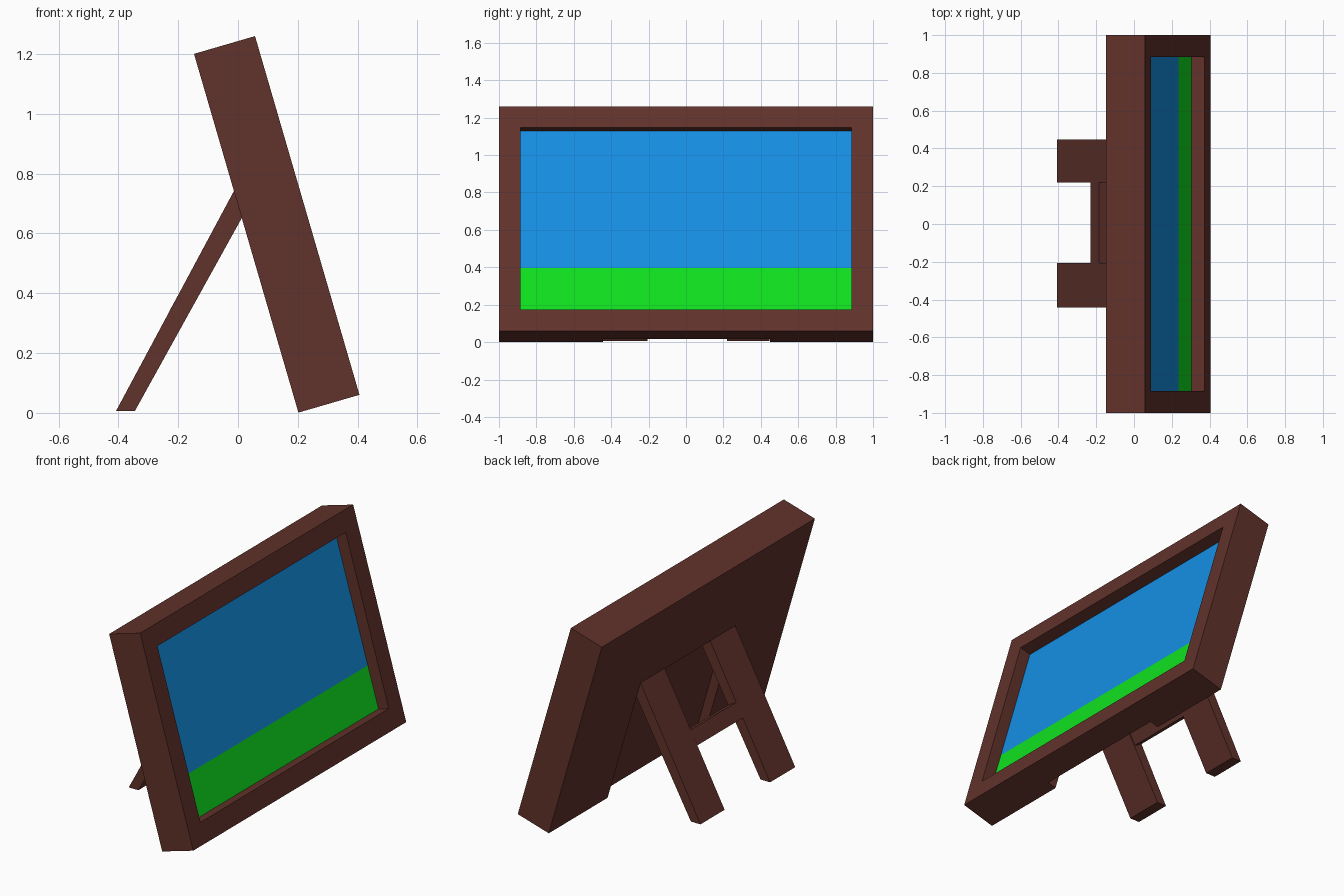
import bpy, bmesh, math
from mathutils import Matrix

if "Cube" in bpy.data.objects:
    bpy.data.objects.remove(bpy.data.objects["Cube"])

TILT = math.radians(-16.23)
LEAN = Matrix.Translation((0.202, 0, 0.001)) @ Matrix.Rotation(TILT, 4, 'Y')
DEPTH, HEIGHT = 0.2125, 1.249
POCKET, POCKET_TOP = 0.055, 0.768      # fold-away pocket in the back


def material(name, rgb):
    m = bpy.data.materials.new(name)
    m.diffuse_color = (*rgb, 1)
    m.use_nodes = True
    m.node_tree.nodes["Principled BSDF"].inputs["Base Color"].default_value = m.diffuse_color
    return m


def add(name, bm, mat):
    bmesh.ops.recalc_face_normals(bm, faces=bm.faces)
    me = bpy.data.meshes.new(name)
    bm.to_mesh(me)
    bm.free()
    me.materials.append(mat)
    ob = bpy.data.objects.new(name, me)
    bpy.context.collection.objects.link(ob)
    return ob


def leaning_box(name, x, y, z, mat):
    """Box given by ranges in the frame's own tilted space (x=depth from back)."""
    bm = bmesh.new()
    bmesh.ops.create_cube(bm, size=1)
    for v in bm.verts:
        v.co = [(a + b) / 2 + c * (b - a) for (a, b), c in zip((x, y, z), v.co)]
    bm.transform(LEAN)
    return add(name, bm, mat)


def extrude_y(name, profile, y0, y1, mat):
    """Extrude an (x, z) profile between two y positions."""
    bm = bmesh.new()
    f = bm.faces.new([bm.verts.new((x, y0, z)) for x, z in profile])
    ext = bmesh.ops.extrude_face_region(bm, geom=[f])['geom']
    bmesh.ops.translate(bm, vec=(0, y1 - y0, 0),
                        verts=[g for g in ext if isinstance(g, bmesh.types.BMVert)])
    return add(name, bm, mat)


wood = material("wood", (0.119, 0.032, 0.024))
blue = material("sky_blue", (0.0075, 0.279, 0.775))
green = material("grass_green", (0.005, 0.768, 0.0137))

# Frame body with a picture recess in front and a stand pocket behind
frame = leaning_box("frame", (0, DEPTH), (-1, 1), (0, HEIGHT), wood)
face = DEPTH - 0.071
cutters = [
    leaning_box("recess_cutter", (face - 0.02, DEPTH + 0.1), (-0.884, 0.884),
                (0.12, HEIGHT - 0.117), wood),
    leaning_box("pocket_cutter", (-0.1, POCKET), (-0.445, 0.448),
                (-0.1, POCKET_TOP), wood),
]
for c in cutters:
    mod = frame.modifiers.new(c.name, 'BOOLEAN')
    mod.operation, mod.solver, mod.object = 'DIFFERENCE', 'EXACT', c
    c.hide_render = True
    c.hide_set(True)

# Picture: ground strip and sky
leaning_box("picture_ground", (face - 0.02, face), (-0.884, 0.884), (0.12, 0.37), green)
leaning_box("picture_sky", (face - 0.02, face), (-0.884, 0.884),
            (0.37, HEIGHT - 0.117), blue)

# Stand legs, ending inside the pocket
leg = [(-0.408, 0.006), (-0.345, 0.006), (0.05, 0.719), (0.039, 0.757), (-0.0135, 0.742)]
for side, y0, y1 in (("left", -0.443, -0.207), ("right", 0.22, 0.447)):
    extrude_y("stand_leg_" + side, leg, y0, y1, wood)

# Crossbar, lying in the plane of the legs
dx, dz = 0.48, 0.877
px, pz = 0.0555 * dz, -0.0555 * dx
x0, z0, h = -0.229, 0.341, 0.092
bar = [(x0, z0), (x0 + px, z0 + pz),
       (x0 + px + h * dx, z0 + pz + h * dz), (x0 + h * dx, z0 + h * dz)]
extrude_y("stand_crossbar", bar, -0.207, 0.22, wood)
